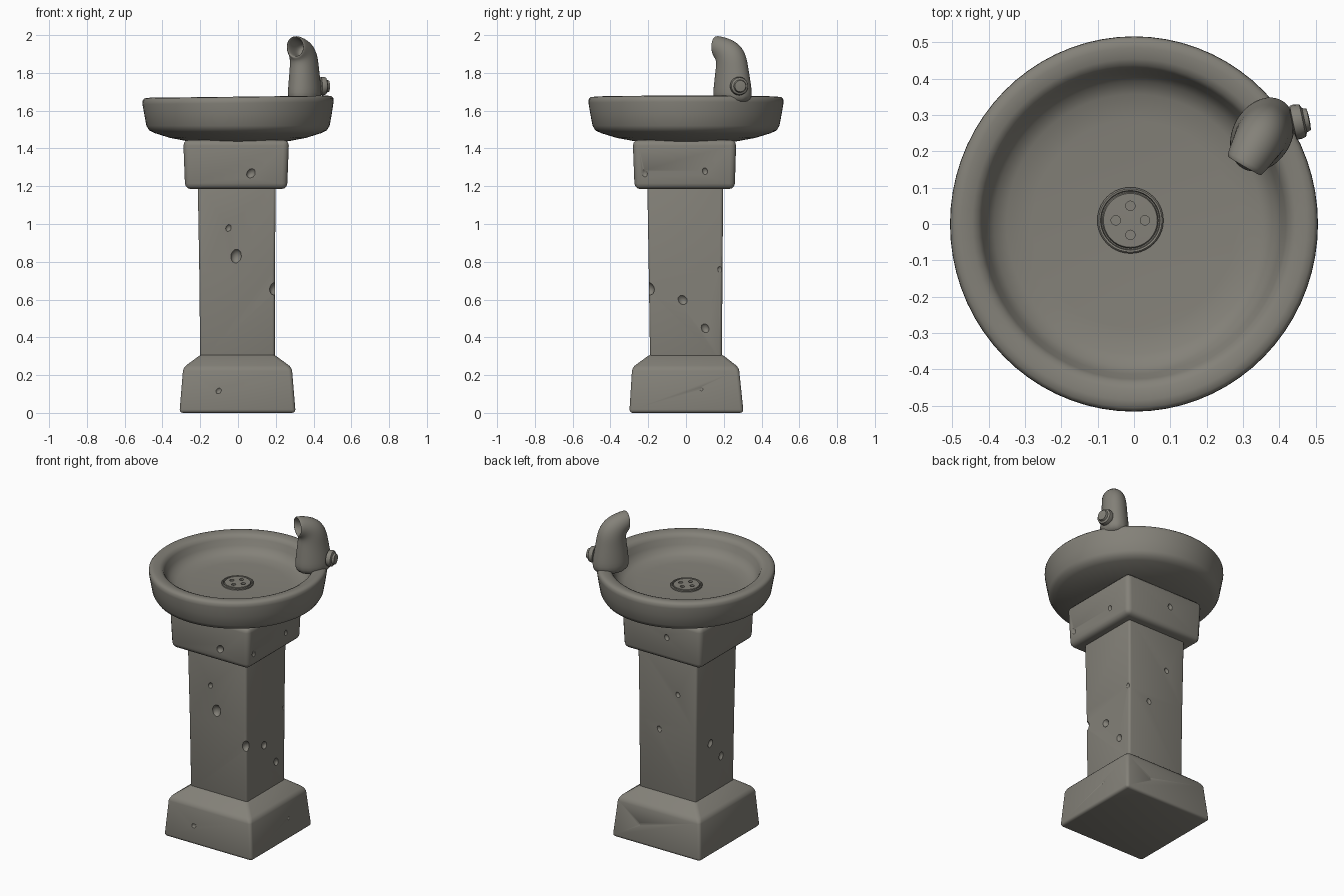
import bpy, bmesh, math
from mathutils import Vector, Matrix

if "Cube" in bpy.data.objects:
    bpy.data.objects.remove(bpy.data.objects["Cube"])

COLOR = (0.23, 0.22, 0.19, 1)
stone = bpy.data.materials.new("warm grey stone")
stone.use_nodes = True
stone.diffuse_color = COLOR
bsdf = stone.node_tree.nodes["Principled BSDF"]
bsdf.inputs["Base Color"].default_value = COLOR
bsdf.inputs["Roughness"].default_value = 0.8


def make(name, bm):
    bmesh.ops.recalc_face_normals(bm, faces=bm.faces)
    mesh = bpy.data.meshes.new(name)
    bm.to_mesh(mesh)
    bm.free()
    obj = bpy.data.objects.new(name, mesh)
    bpy.context.collection.objects.link(obj)
    mesh.materials.append(stone)
    return obj


def activate(obj):
    bpy.ops.object.select_all(action="DESELECT")
    obj.select_set(True)
    bpy.context.view_layer.objects.active = obj


def smooth(obj, angle=35):
    activate(obj)
    bpy.ops.object.shade_smooth_by_angle(angle=math.radians(angle))


def apply_all(obj):
    activate(obj)
    for mod in list(obj.modifiers):
        bpy.ops.object.modifier_apply(modifier=mod.name)


def loft(bm, rings):
    """Skin closed rings of points and cap both ends."""
    loops = [[bm.verts.new(p) for p in ring] for ring in rings]
    n = len(loops[0])
    for a, b in zip(loops, loops[1:]):
        for i in range(n):
            j = (i + 1) % n
            bm.faces.new((a[i], a[j], b[j], b[i]))
    bm.faces.new(loops[0])
    bm.faces.new(loops[-1])


def lathe(name, profile, center=(0, 0), steps=72):
    bm = bmesh.new()
    angles = [math.tau * i / steps for i in range(steps)]
    loft(bm, [[(center[0] + r * math.cos(a), center[1] + r * math.sin(a), z)
               for a in angles] for r, z in profile])
    return make(name, bm)


def cut(obj, bm):
    """Subtract a temporary cutter shape."""
    cutter = make("cutter", bm)
    cutter.hide_render = True
    mod = obj.modifiers.new("cut", "BOOLEAN")
    mod.object, mod.solver = cutter, "EXACT"
    apply_all(obj)
    bpy.data.objects.remove(cutter)


def block(name, levels, bevel, chips):
    """Square pier from (z, x0, x1, y0, y1) levels, softened and chipped."""
    bm = bmesh.new()
    loft(bm, [[(x0, y0, z), (x1, y0, z), (x1, y1, z), (x0, y1, z)]
              for z, x0, x1, y0, y1 in levels])
    obj = make(name, bm)
    mod = obj.modifiers.new("soft edges", "BEVEL")
    mod.width, mod.segments, mod.limit_method = bevel, 3, "ANGLE"
    mod.angle_limit = math.radians(20)
    apply_all(obj)
    bm = bmesh.new()
    for x, y, z, size, tilt in chips:
        place = (Matrix.Translation((x, y, z)) @ Matrix.Rotation(tilt, 4, (1, 1, 0))
                 @ Matrix.Diagonal((size * 0.75, size * 0.75, size, 1)))
        bmesh.ops.create_icosphere(bm, subdivisions=2, radius=1, matrix=place)
    cut(obj, bm)
    smooth(obj)


# Pedestal
block("base", [(0, -.31, .305, -.30, .305), (.24, -.29, .285, -.285, .28),
               (.31, -.195, .19, -.19, .19)], .018,
      [(-.10, -.305, .12, .024, .8), (.304, .08, .13, .018, .3),
       (.12, .305, .12, .02, .5), (-.31, -.1, .17, .018, .2)])
block("shaft", [(.27, -.20, .195, -.19, .19), (.75, -.205, .195, -.197, .193),
                (1.22, -.213, .20, -.205, .197)], .014,
      [(-.01, -.207, .83, .04, .2), (-.05, -.208, .98, .022, .5),
       (.20, -.20, .66, .042, .7), (.205, -.02, .60, .033, .9),
       (.205, .10, .45, .03, .6), (.205, .18, .76, .022, .1),
       (.05, .202, .70, .024, .4), (-.212, .05, .62, .03, .8),
       (-.212, -.06, .50, .03, .3), (-.08, .2, .95, .02, .6)])
block("capital", [(1.185, -.28, .26, -.272, .258),
                  (1.445, -.29, .27, -.282, .266)], .03,
      [(.07, -.285, 1.27, .032, .8), (.275, -.22, 1.27, .026, .4),
       (.272, .10, 1.28, .022, .3), (-.05, .268, 1.33, .022, .3)])

# Bowl, with a slightly tilted rim
bowl = lathe("bowl", [(.02, 1.43), (.26, 1.437), (.36, 1.456), (.44, 1.481),
                      (.47, 1.495), (.485, 1.52), (.496, 1.58), (.506, 1.64),
                      (.505, 1.66), (.495, 1.671), (.475, 1.674), (.445, 1.67),
                      (.428, 1.662), (.418, 1.645), (.405, 1.61), (.385, 1.58),
                      (.35, 1.562), (.28, 1.555), (.02, 1.55)])
for v in bowl.data.vertices:
    v.co.y *= 1.02
    v.co.z += .012 * v.co.x * (v.co.z > 1.6)
smooth(bowl, 50)

# Drain with a groove and four holes
DX, DY = -.01, .01
drain = lathe("drain", [(.091, 1.54), (.091, 1.559), (.087, 1.563), (.082, 1.562),
                        (.080, 1.553), (.077, 1.553), (.074, 1.561), (.005, 1.562)],
              (DX, DY), 40)
bm = bmesh.new()
for k in range(4):
    a = k * math.pi / 2
    bmesh.ops.create_cone(bm, cap_ends=True, segments=14, radius1=.013, radius2=.013,
                          depth=.03, matrix=Matrix.Translation(
                              (DX + .04 * math.cos(a), DY + .04 * math.sin(a), 1.565)))
cut(drain, bm)
smooth(drain)

# Spout: rings set by a front point and a back point along its lean
lean, side = Vector((-.5, -.866, 0)), Vector((.866, -.5, 0))
foot = Vector((.355, .25, 0))
rings = []
for ft, fz, bt, bz, width in [
        (.125, 1.63, -.115, 1.63, .088), (.115, 1.72, -.108, 1.72, .085),
        (.105, 1.80, -.088, 1.82, .076), (.098, 1.84, -.075, 1.90, .074),
        (.098, 1.865, -.02, 1.975, .068), (.108, 1.878, .115, 2.005, .058),
        (.10, 1.89, .105, 1.985, .045), (.05, 1.885, .03, 1.965, .04),
        (.02, 1.88, -.01, 1.94, .03)]:
    front = foot + lean * ft + Vector((0, 0, fz))
    back = foot + lean * bt + Vector((0, 0, bz))
    mid, arm = (front + back) / 2, (front - back) / 2
    rings.append([mid + arm * math.cos(a) + side * width * math.sin(a)
                  for a in (math.tau * i / 12 for i in range(12))])
bm = bmesh.new()
loft(bm, rings)
spout = make("spout", bm)
mod = spout.modifiers.new("rounded", "SUBSURF")
mod.levels = mod.render_levels = 2
apply_all(spout)
smooth(spout, 60)

# Push button on the outer side of the spout
button = lathe("push_button", [(.03, -.04), (.03, .015), (.047, .018), (.049, .03),
                               (.045, .045), (.034, .05), (.03, .062), (.01, .064)],
               steps=20)
button.data.transform(Matrix.Translation((.42, .275, 1.73))
                      @ Matrix.Rotation(math.radians(12), 4, "Z")
                      @ Matrix.Rotation(math.pi / 2, 4, "Y"))
smooth(button, 40)
